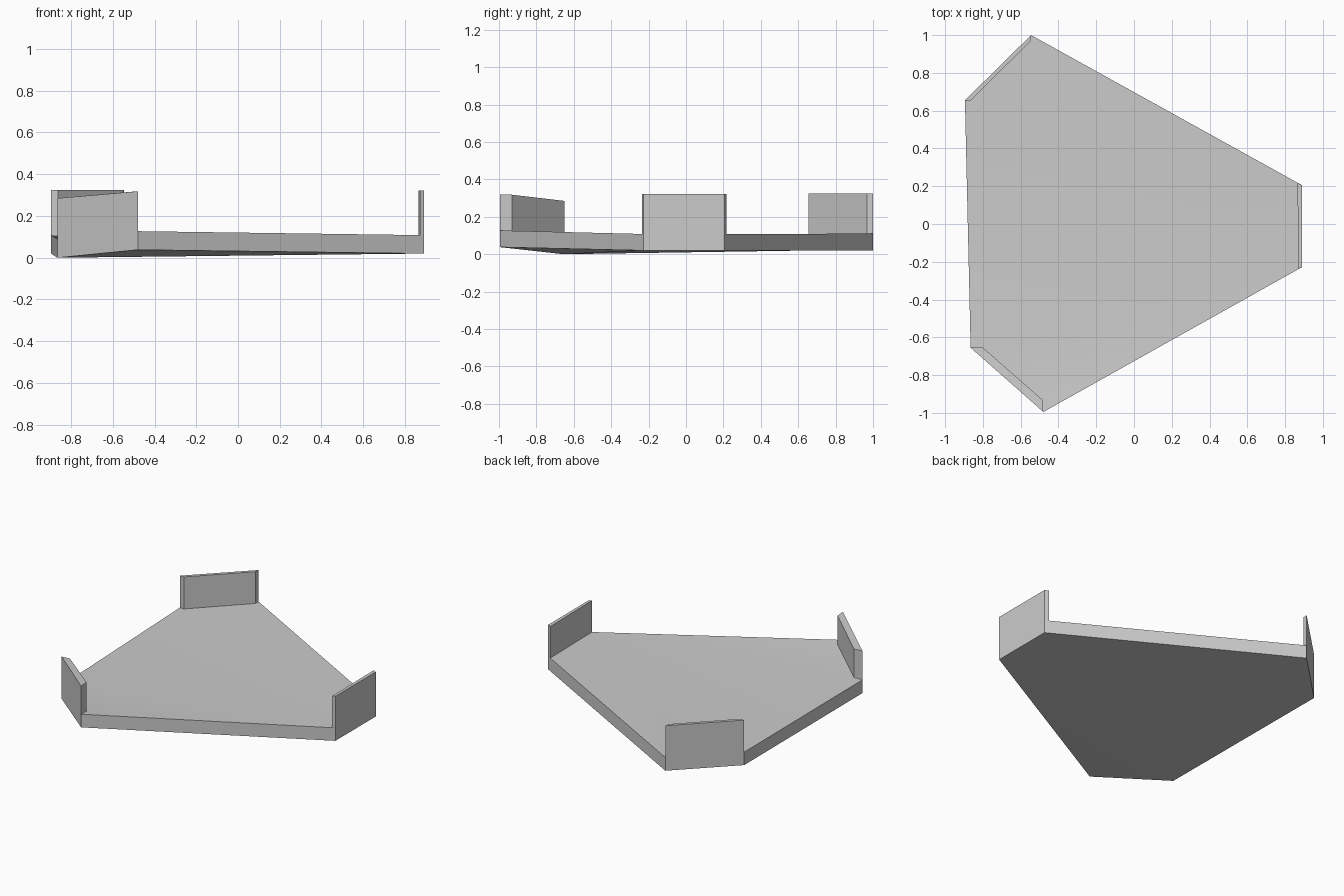
import bpy
import math

cube = bpy.data.objects.get("Cube")
if cube:
    bpy.data.objects.remove(cube, do_unlink=True)

# Corners of the tray: x, y, underside z, floor z, wall top z
CORNERS = {
    "left_back": (0.89, 0.205, 0.02, 0.108, 0.322),
    "back_tip": (-0.545, 1.0, 0.02, 0.11, 0.325),
    "back_side": (-0.895, 0.655, 0.02, 0.108, 0.325),
    "front_side": (-0.865, -0.655, 0.0, 0.09, 0.285),
    "front_tip": (-0.48, -0.995, 0.038, 0.127, 0.318),
    "left_front": (0.89, -0.228, 0.02, 0.108, 0.322),
}
NAMES = list(CORNERS)


def make_object(name, verts, faces):
    mesh = bpy.data.meshes.new(name)
    mesh.from_pydata(verts, [], faces)
    mesh.validate()
    obj = bpy.data.objects.new(name, mesh)
    bpy.context.collection.objects.link(obj)
    return obj


def prism(name, lower, upper, cap):
    """Close two matching counter-clockwise loops; cap lists the faces of one end."""
    n = len(lower)
    faces = [tuple(reversed(f)) for f in cap]
    faces += [tuple(i + n for i in f) for f in cap]
    faces += [(i, (i + 1) % n, (i + 1) % n + n, i + n) for i in range(n)]
    return make_object(name, lower + upper, faces)


# Slightly warped floor plate
lower = [(x, y, under) for x, y, under, floor, top in CORNERS.values()]
upper = [(x, y, floor) for x, y, under, floor, top in CORNERS.values()]
floor_cap = [(3, 4, 5), (2, 3, 5), (2, 5, 0), (2, 0, 1)]
plate = prism("floor_plate", lower, upper, floor_cap)


def make_wall(name, start, end, inner_end, inner_start):
    """Upright lip on one edge, its inner foot sunk a little into the plate."""
    a, b = CORNERS[start], CORNERS[end]
    foot = [(*a[:2], a[3]), (*b[:2], b[3]),
            (*inner_end, b[3] - 0.008), (*inner_start, a[3] - 0.008)]
    head = [(*a[:2], a[4]), (*b[:2], b[4]),
            (*inner_end, b[4]), (*inner_start, a[4])]
    return prism(name, foot, head, [(0, 1, 2, 3)])


# Three corner walls
walls = [
    make_wall("left_wall", "left_front", "left_back", (0.865, 0.217), (0.872, -0.236)),
    make_wall("back_wall", "back_tip", "back_side", (-0.863, 0.655), (-0.548, 0.968)),
    make_wall("front_wall", "front_side", "front_tip", (-0.485, -0.93), (-0.805, -0.65)),
]

# Soft shading across the warped floor, crisp edges elsewhere
bpy.ops.object.select_all(action="DESELECT")
for obj in [plate] + walls:
    obj.select_set(True)
bpy.context.view_layer.objects.active = plate
bpy.ops.object.shade_smooth_by_angle(angle=math.radians(30))
